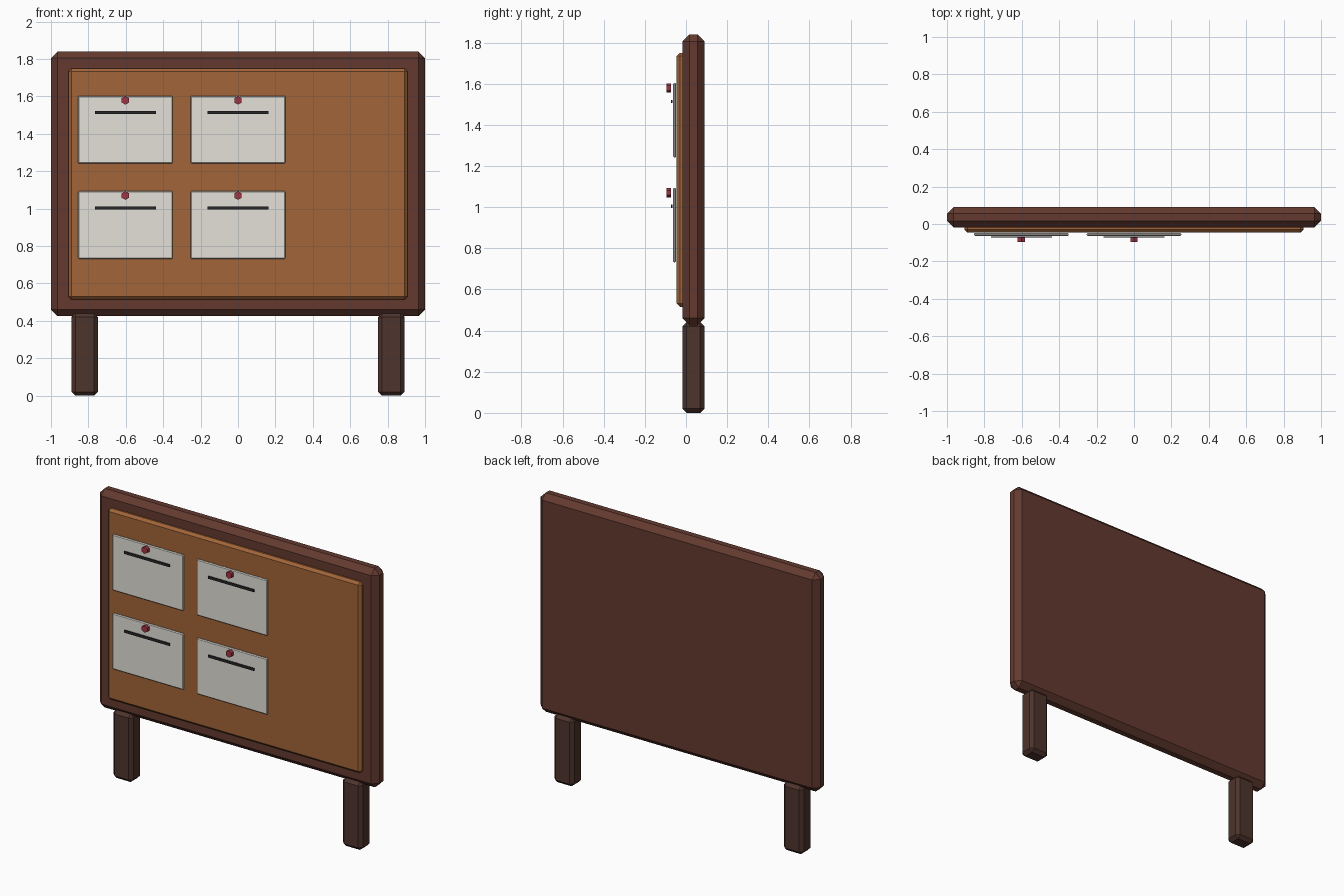
import bpy
from math import pi

if "Cube" in bpy.data.objects:
    bpy.data.objects.remove(bpy.data.objects["Cube"])


def material(name, rgb):
    m = bpy.data.materials.new(name)
    m.diffuse_color = (*rgb, 1)
    m.use_nodes = True
    m.node_tree.nodes["Principled BSDF"].inputs["Base Color"].default_value = m.diffuse_color
    return m


FRAME = material("frame_wood", (0.125, 0.042, 0.029))
LEG = material("leg_wood", (0.076, 0.034, 0.025))
CORK = material("cork", (0.36, 0.13, 0.04))
PAPER = material("paper", (0.77, 0.75, 0.69))
INK = material("ink", (0.02, 0.02, 0.02))
PIN = material("pin_red", (0.35, 0.035, 0.055))


def box(name, x, y, z, mat, bevel=0):
    """Chamfered box from (min, max) ranges on each axis."""
    ranges = (x, y, z)
    bpy.ops.mesh.primitive_cube_add(size=1, location=[(a + b) / 2 for a, b in ranges])
    ob = bpy.context.object
    ob.name = name
    ob.scale = [b - a for a, b in ranges]
    bpy.ops.object.transform_apply(location=False, rotation=False, scale=True)
    ob.data.materials.append(mat)
    if bevel:
        mod = ob.modifiers.new("chamfer", 'BEVEL')
        mod.width = bevel
        mod.segments = 1
    return ob


# Backing frame and cork panel
box("frame", (-1, 1), (-0.018, 0.09), (0.425, 1.84), FRAME, 0.035)
box("cork_panel", (-0.907, 0.907), (-0.045, 0.0), (0.515, 1.75), CORK, 0.016)

# Legs
for side, cx in (("left", -0.82), ("right", 0.82)):
    box(side + "_leg", (cx - 0.071, cx + 0.071), (-0.018, 0.09), (0.0, 0.442), LEG, 0.021)

# Pinned notices in a 2 x 2 grid, leaving the right side of the board empty
for row, z in (("upper", 1.422), ("lower", 0.913)):
    for col, x in (("left", -0.602), ("middle", 0.0)):
        tag = f"{row}_{col}"
        box("notice_" + tag, (x - 0.253, x + 0.253), (-0.063, -0.048),
            (z - 0.181, z + 0.181), PAPER, 0.005)
        box("notice_line_" + tag, (x - 0.163, x + 0.163), (-0.073, -0.066),
            (z + 0.083, z + 0.099), INK)
        # Six-sided pin
        bpy.ops.mesh.primitive_cylinder_add(vertices=6, radius=0.023, depth=0.022,
                                            location=(x, -0.084, z + 0.157),
                                            rotation=(pi / 2, 0, 0))
        pin = bpy.context.object
        pin.name = "pin_" + tag
        pin.data.materials.append(PIN)
